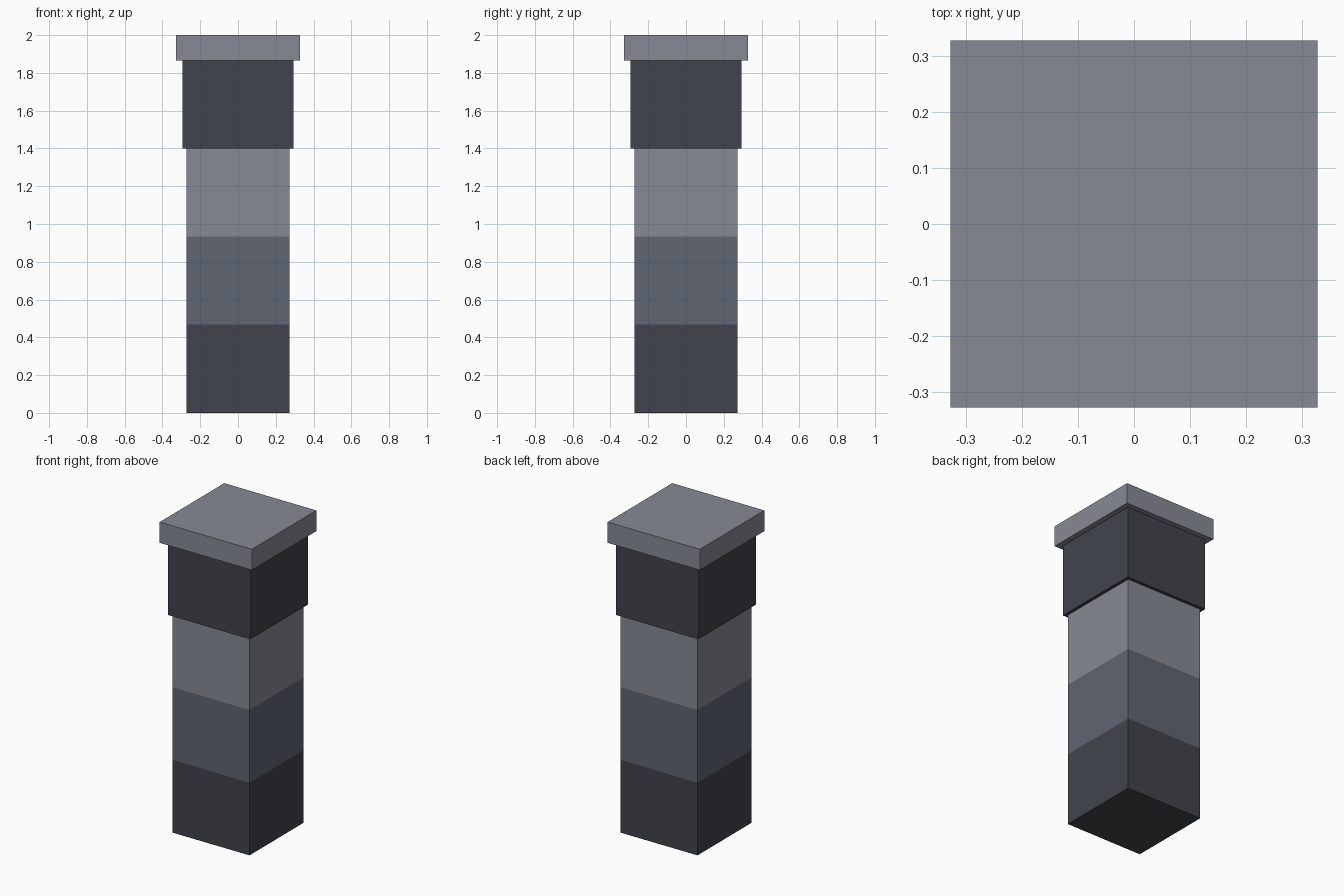
import bpy, bmesh

if "Cube" in bpy.data.objects:
    bpy.data.objects.remove(bpy.data.objects["Cube"])


def srgb(r, g, b):
    lin = lambda c: c / 12.92 if c <= 0.04045 else ((c + 0.055) / 1.055) ** 2.4
    return (lin(r / 255), lin(g / 255), lin(b / 255), 1)


def material(name, rgb):
    m = bpy.data.materials.new(name)
    m.diffuse_color = srgb(*rgb)
    m.use_nodes = True
    m.node_tree.nodes["Principled BSDF"].inputs["Base Color"].default_value = m.diffuse_color
    return m


dark = material("dark grey", (64, 68, 76))
mid = material("slate grey", (95, 101, 114))
light = material("light grey", (134, 138, 149))
BAND = 7 / 15  # height of each colour band


def box(name, half, z0, z1, mats, cuts=()):
    """Square block; horizontal cuts split it into colour bands from the bottom up."""
    bm = bmesh.new()
    bmesh.ops.create_cube(bm, size=1)
    for v in bm.verts:
        v.co.x *= 2 * half
        v.co.y *= 2 * half
        v.co.z = z0 if v.co.z < 0 else z1
    for z in cuts:
        bmesh.ops.bisect_plane(bm, geom=bm.verts[:] + bm.edges[:] + bm.faces[:],
                               plane_co=(0, 0, z), plane_no=(0, 0, 1))
    for f in bm.faces:
        f.material_index = sum(f.calc_center_median().z > z for z in cuts)
    me = bpy.data.meshes.new(name)
    bm.to_mesh(me)
    bm.free()
    for m in mats:
        me.materials.append(m)
    ob = bpy.data.objects.new(name, me)
    bpy.context.collection.objects.link(ob)


# Shaft with three bands, wider head block, overhanging cap
box("shaft", 0.273, 0, 3 * BAND, [dark, mid, light], (BAND, 2 * BAND))
box("head_block", 0.293, 3 * BAND, 4 * BAND, [dark])
box("cap_slab", 0.327, 4 * BAND, 2, [light])
